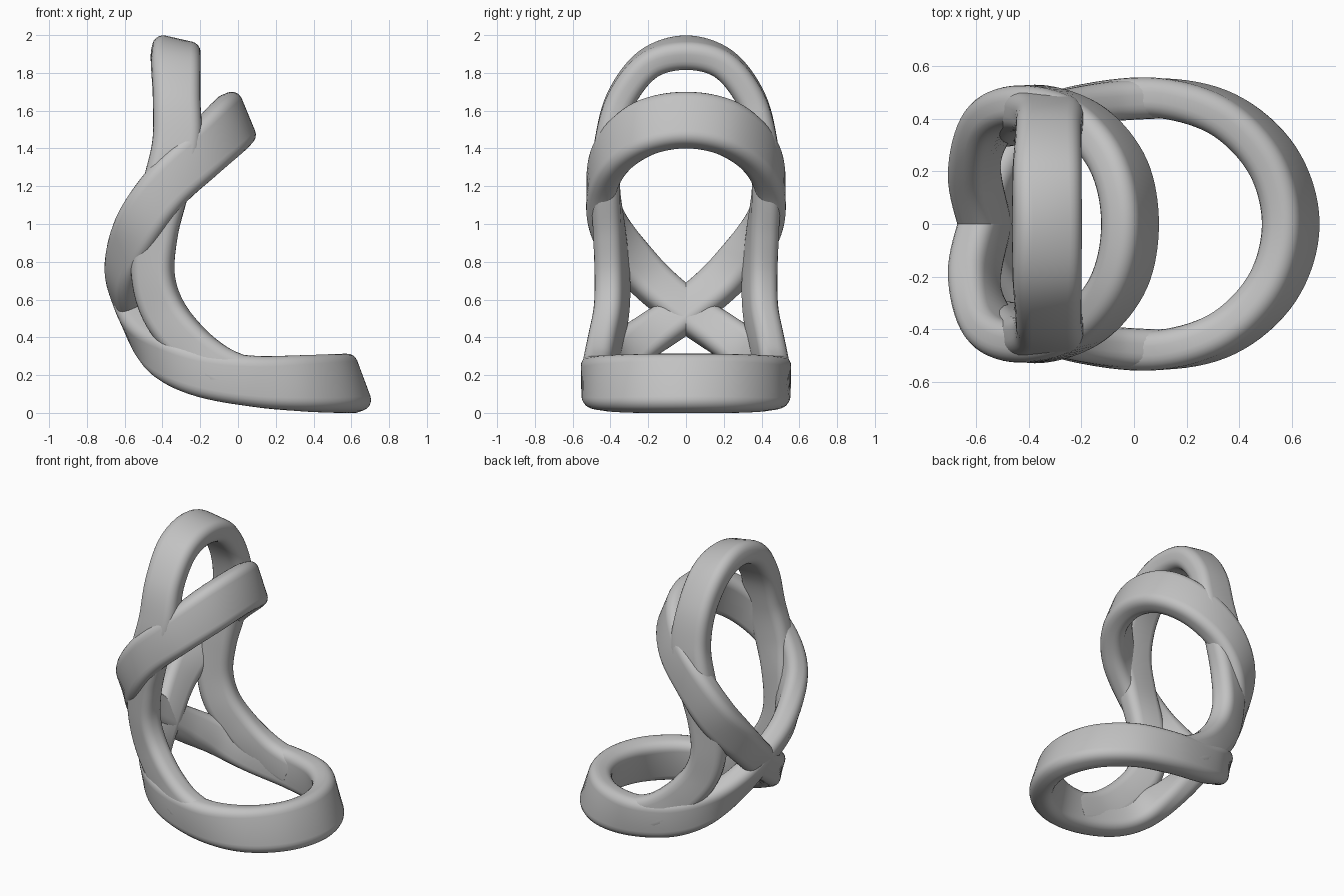
import bpy, bmesh, math
from mathutils import Vector

cube = bpy.data.objects.get("Cube")
if cube:
    bpy.data.objects.remove(cube, do_unlink=True)

THICK, RADIUS, STEPS = 0.152, 0.058, 8

grey = bpy.data.materials.new("satin grey")
grey.use_nodes = True
grey.diffuse_color = (0.54, 0.54, 0.54, 1)
grey.node_tree.nodes["Principled BSDF"].inputs["Base Color"].default_value = (0.54, 0.54, 0.54, 1)


def rounded_section(width):
    """Rounded rectangle as (across, outward) offsets."""
    pts = []
    for k, (sx, sy) in enumerate([(1, 1), (-1, 1), (-1, -1), (1, -1)]):
        for i in range(6):
            a = math.radians(90 * k + 18 * i)
            pts.append((sx * (width / 2 - RADIUS) + RADIUS * math.cos(a),
                        sy * (THICK / 2 - RADIUS) + RADIUS * math.sin(a)))
    return pts


def spline(a, b, c, d, t):
    return 0.5 * (2 * b + (c - a) * t + (2 * a - 5 * b + 4 * c - d) * t * t
                  + (3 * b - a - 3 * c + d) * t ** 3)


def flip(v):
    return Vector((v.x, -v.y, v.z))


def mirrored(keys):
    """The same keys on the other side, in reverse order."""
    return [(flip(p), flip(o), w) for p, o, w in reversed(keys)]


def sweep_band(name, keys, closed):
    """Sweep the section along keys of position, outward normal and width."""
    n = len(keys)
    pick = (lambda i: keys[i % n]) if closed else (lambda i: keys[min(max(i, 0), n - 1)])
    path = []
    for i in range(n if closed else n - 1):
        quad = [pick(i + j) for j in (-1, 0, 1, 2)]
        for s in range(STEPS):
            path.append([spline(*[q[m] for q in quad], s / STEPS) for m in range(3)])
    if not closed:
        path.append(list(keys[-1]))
    bm = bmesh.new()
    rings, count = [], len(path)
    for i, (p, out, width) in enumerate(path):
        if closed:
            tangent = path[(i + 1) % count][0] - path[i - 1][0]
        else:
            tangent = path[min(i + 1, count - 1)][0] - path[max(i - 1, 0)][0]
        tangent.normalize()
        out = (out - tangent * out.dot(tangent)).normalized()
        across = out.cross(tangent)
        rings.append([bm.verts.new(p + across * u + out * v) for u, v in rounded_section(width)])
    m = len(rings[0])
    for i in range(count if closed else count - 1):
        a, b = rings[i], rings[(i + 1) % count]
        for j in range(m):
            k = (j + 1) % m
            bm.faces.new((a[j], a[k], b[k], b[j]))
    if not closed:
        bm.faces.new(rings[0])
        bm.faces.new(rings[-1])
    bmesh.ops.recalc_face_normals(bm, faces=bm.faces)
    mesh = bpy.data.meshes.new(name)
    bm.to_mesh(mesh)
    bm.free()
    mesh.materials.append(grey)
    obj = bpy.data.objects.new(name, mesh)
    bpy.context.collection.objects.link(obj)
    bpy.ops.object.select_all(action="DESELECT")
    obj.select_set(True)
    bpy.context.view_layer.objects.active = obj
    bpy.ops.object.shade_smooth_by_angle(angle=math.radians(40))


def key(x, y, z, width, *out):
    return Vector((x, y, z)), Vector(out).normalized(), width


# Lower arch, crossing behind and running into the base ring
half = [
    key(-.015, 0, 1.55, .3, .92, 0, .38),
    key(-.06, .225, 1.505, .3, .8, .5, .33),
    key(-.2, .39, 1.37, .28, .46, .87, .19),
    key(-.39, .45, 1.185, .265, 0, 1, 0),
    key(-.53, .4, .97, .26, -.4, .88, -.1),
    key(-.605, .22, .735, .235, -.85, .45, -.2),
    key(-.565, 0, .545, .22, -.87, 0, -.5),
    key(-.5, -.2, .41, .225, -.7, -.45, -.5),
    key(-.38, -.37, .295, .24, -.4, -.85, -.3),
    key(-.19, -.45, .21, .25, -.1, -1, -.1),
    key(.09, -.478, .167, .27, 0, -1, 0),
    key(.342, -.414, .157, .295, .5, -.85, .16),
    key(.527, -.239, .156, .31, .82, -.48, .28),
    key(.595, 0, .156, .315, .94, 0, .35),
]
sweep_band("lower_arch_and_base", half + mirrored(half[1:-1]), True)

# Upper arch, its legs curving forward into the base ring
half = [
    key(-.33, 0, 1.907, .26, .22, 0, .97),
    key(-.33, .2, 1.847, .26, .12, .6, .8),
    key(-.325, .345, 1.66, .25, .05, .9, .4),
    key(-.325, .41, 1.42, .26, 0, 1, .1),
    key(-.385, .425, 1.18, .25, 0, 1, 0),
    key(-.435, .405, .95, .23, -.2, 1, 0),
    key(-.45, .39, .73, .225, -.35, .93, 0),
    key(-.395, .395, .54, .23, -.35, .93, 0),
    key(-.265, .43, .37, .23, -.2, 1, -.1),
    key(-.1, .465, .24, .23, -.05, 1, 0),
    key(.09, .477, .165, .23, 0, 1, 0),
]
sweep_band("upper_arch_and_legs", mirrored(half[1:]) + half, False)
